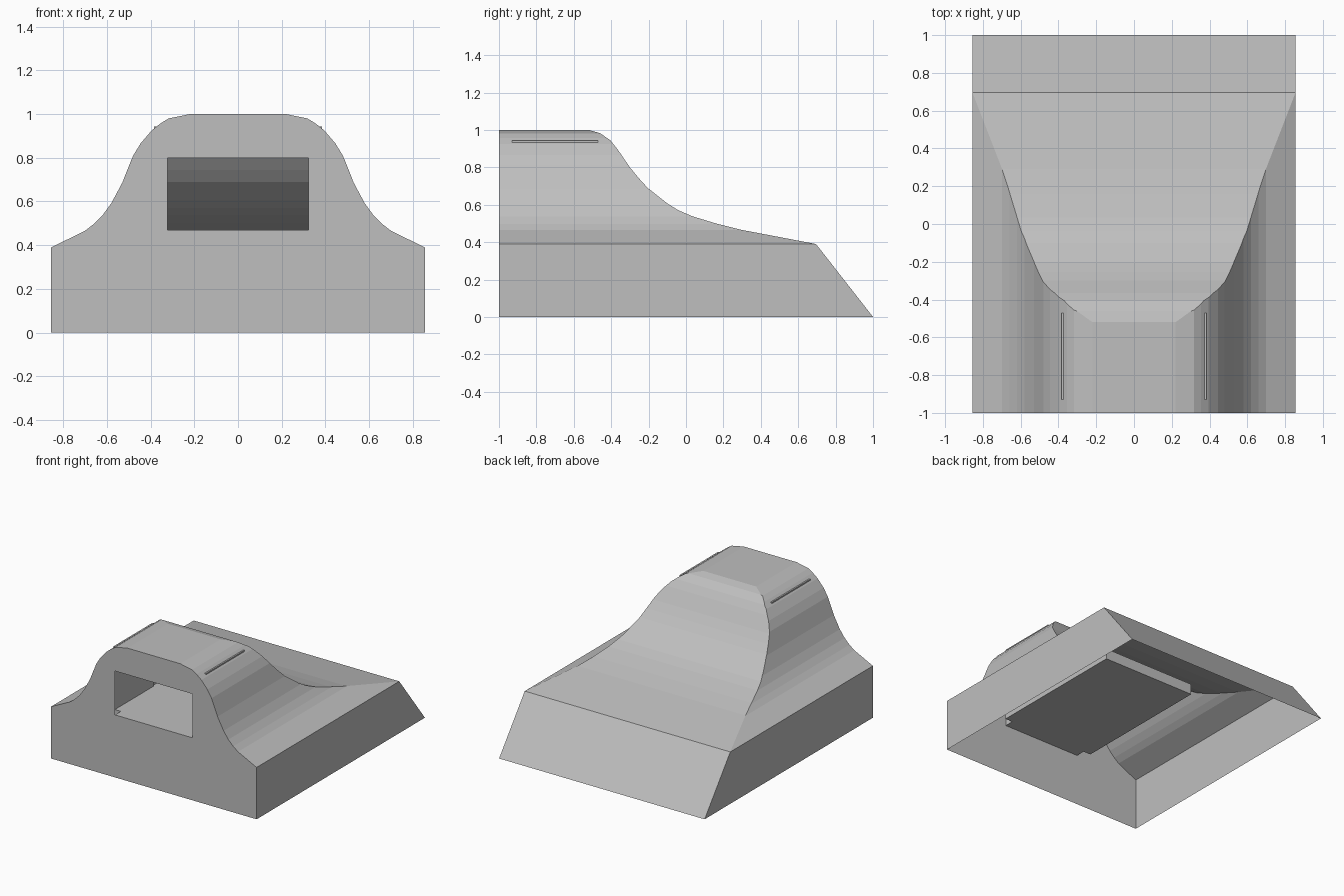
import bpy
import bmesh

cube = bpy.data.objects.get("Cube")
if cube:
    bpy.data.objects.remove(cube, do_unlink=True)

grey = bpy.data.materials.new("light grey")
grey.use_nodes = True
colour = (0.52, 0.52, 0.52, 1)
grey.diffuse_color = colour
grey.node_tree.nodes["Principled BSDF"].inputs["Base Color"].default_value = colour


def prism(name, outline, place, start, end):
    """Extrude a 2D outline; place(a, b, t) maps it into space."""
    bm = bmesh.new()
    face = bm.faces.new([bm.verts.new(place(a, b, start)) for a, b in outline])
    new = bmesh.ops.extrude_face_region(bm, geom=[face])["geom"]
    for v in new:
        if isinstance(v, bmesh.types.BMVert):
            a, b = outline[[tuple(round(c, 5) for c in place(p, q, start))
                            for p, q in outline].index(tuple(round(c, 5) for c in v.co))]
            v.co = place(a, b, end)
    bmesh.ops.recalc_face_normals(bm, faces=bm.faces)
    mesh = bpy.data.meshes.new(name)
    bm.to_mesh(mesh)
    bm.free()
    mesh.materials.append(grey)
    obj = bpy.data.objects.new(name, mesh)
    bpy.context.collection.objects.link(obj)
    return obj


def along_x(y, z, x):
    return (x, y, z)


def along_y(x, z, y):
    return (x, y, z)


def along_z(x, y, z):
    return (x, y, z)


# Bell-shaped cross-section run front to back
half = [(.855, 0), (.855, .39), (.70, .466), (.66, .497), (.62, .537), (.58, .592),
        (.53, .685), (.505, .748), (.48, .81), (.445, .867), (.395, .925),
        (.355, .957), (.318, .98), (.22, 1)]
bell = half + [(-x, z) for x, z in reversed(half)]
shell = prism("housing_shell", bell, along_y, -1, 1.3)

# Side outline run across, used to trim the bell into the sloping back
side = [(-1.2, -.2), (1.159, -.2), (1, 0), (.695, .39), (.29, .467), (.16, .5),
        (.035, .538), (-.04, .57), (-.10, .607), (-.205, .69), (-.255, .745),
        (-.30, .80), (-.365, .895), (-.405, .945), (-.46, .983), (-.52, 1), (-1.2, 1.3)]
trim = prism("side_trim_helper", side, along_x, -1.2, 1.2)

cut = shell.modifiers.new("Trim", 'BOOLEAN')
cut.operation = 'INTERSECT'
cut.solver = 'EXACT'
cut.object = trim
bpy.context.view_layer.objects.active = shell
bpy.ops.object.modifier_apply(modifier=cut.name)
bpy.data.objects.remove(trim, do_unlink=True)

# Open the underside and cut the front window
bm = bmesh.new()
bm.from_mesh(shell.data)
bm.normal_update()
below = [f for f in bm.faces if f.normal.z < -.9 and f.calc_center_median().z < .01]
bmesh.ops.delete(bm, geom=below, context='FACES')


def front_faces(width):
    return [f for f in bm.faces if f.normal.y < -.9
            and abs(f.calc_center_bounds().y + 1) < .01
            and abs(f.calc_center_bounds().x) < width]


def slice_front(width, point, normal):
    faces = front_faces(width)
    geom = faces + list({e for f in faces for e in f.edges}) + list({v for f in faces for v in f.verts})
    bmesh.ops.bisect_plane(bm, geom=geom, dist=.0001, plane_co=point, plane_no=normal)
    bm.normal_update()


for x in (-.323, .323):
    slice_front(1, (x, 0, 0), (1, 0, 0))
for z in (.39, .80):
    slice_front(.05, (0, 0, z), (0, 0, 1))
window = [f for f in front_faces(.05) if .4 < f.calc_center_bounds().z < .79]
bmesh.ops.delete(bm, geom=window, context='FACES')
bm.to_mesh(shell.data)
bm.free()

# Inner shelf with a narrower tongue filling the bottom of the window
right = [(.323, -1), (.323, -.93), (.384, -.93), (.384, .16)]
shelf = right + [(-x, y) for x, y in reversed(right)]
prism("inner_shelf", shelf, along_z, .39, .47)

# Thin upright plates whose top edges just show through the roof
for name, s in (("left_plate", 1), ("right_plate", -1)):
    plate = [(s * .373, -.93), (s * .384, -.93), (s * .384, -.47), (s * .373, -.47)]
    prism(name, plate, along_z, .47, .943)
